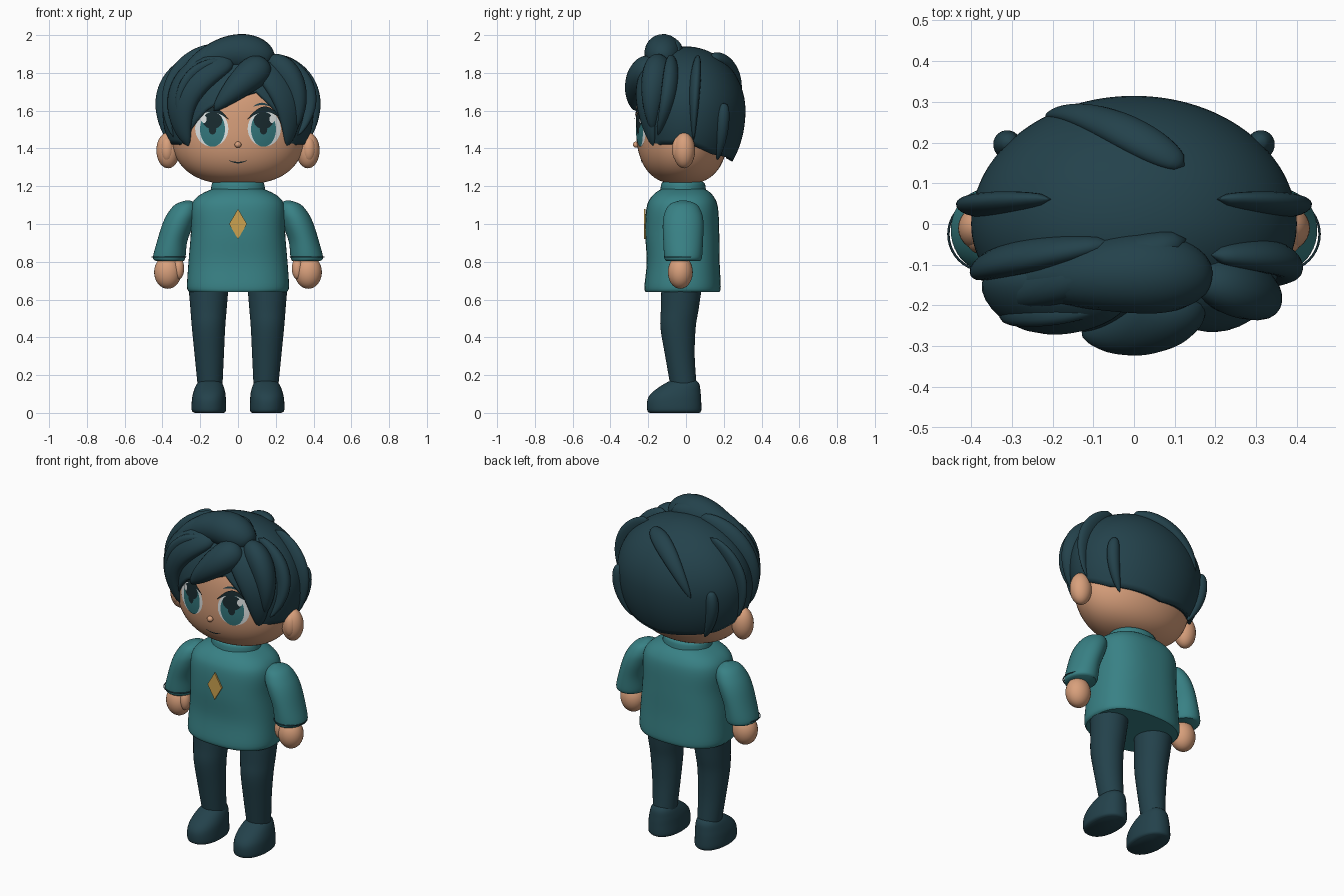
import bpy, bmesh
from math import sin, cos, pi, sqrt, radians, atan2, copysign
from mathutils import Vector, Matrix

cube = bpy.data.objects.get("Cube")
if cube:
    bpy.data.objects.remove(cube, do_unlink=True)


def material(name, r, g, b):
    m = bpy.data.materials.new(name)
    m.use_nodes = True
    m.diffuse_color = (r, g, b, 1)
    bsdf = next(n for n in m.node_tree.nodes if n.type == 'BSDF_PRINCIPLED')
    bsdf.inputs["Base Color"].default_value = (r, g, b, 1)
    bsdf.inputs["Roughness"].default_value = 0.7
    return m


HAIR = material("dark_teal", .017, .054, .071)
KNIT = material("sweater_teal", .04, .22, .235)
SKIN = material("skin", .69, .35, .2)
GOLD = material("gold", .6, .36, .08)
WHITE = material("eye_white", .8, .84, .84)
IRIS = material("iris_teal", .035, .19, .21)
INK = material("ink", .01, .025, .03)
parts = []


def finish(name, bm, mat):
    me = bpy.data.meshes.new(name)
    bm.to_mesh(me)
    bm.free()
    me.materials.append(mat)
    ob = bpy.data.objects.new(name, me)
    bpy.context.collection.objects.link(ob)
    parts.append(ob)
    return ob


def loft(name, rings, mat, wrap=True, caps=(True, True), sheet=False):
    """Skin a list of equally long point rows."""
    bm = bmesh.new()
    rows = [[bm.verts.new(p) for p in ring] for ring in rings]
    n = len(rows[0])
    for a, b in zip(rows, rows[1:]):
        for i in range(n if wrap else n - 1):
            j = (i + 1) % n
            bm.faces.new((a[i], a[j], b[j], b[i]))
    for row, cap in zip((rows[0], rows[-1]), caps):
        if cap:
            bm.faces.new(row)
    bmesh.ops.recalc_face_normals(bm, faces=bm.faces[:])
    bm.normal_update()
    if sheet and sum(f.normal.y for f in bm.faces) > 0:
        bmesh.ops.reverse_faces(bm, faces=bm.faces[:])
    return finish(name, bm, mat)


def smooth_keys(keys, steps=5):
    """Catmull-Rom samples through tuples."""
    out = []
    for i in range(len(keys) - 1):
        a, b, c, d = (keys[min(max(i + k, 0), len(keys) - 1)] for k in (-1, 0, 1, 2))
        for s in range(steps):
            t = s / steps
            out.append([.5 * (2 * q + (r - p) * t + (2 * p - 5 * q + 4 * r - u) * t * t
                              + (3 * q - p - 3 * r + u) * t ** 3)
                        for p, q, r, u in zip(a, b, c, d)])
    return out + [list(keys[-1])]


def stack(name, keys, mat, side=1, power=2.0, seg=40):
    """Rounded body from keys of (z, centre x, centre y, radius x, radius y)."""
    def sup(v):
        return copysign(abs(v) ** (2 / power), v)
    rings = []
    for z, cx, cy, rx, ry in smooth_keys(keys):
        rings.append([(side * (cx + rx * sup(cos(2 * pi * i / seg))),
                       cy + ry * sup(sin(2 * pi * i / seg)), z) for i in range(seg)])
    return loft(name, rings, mat)


def ellipsoid(name, centre, radii, mat):
    bm = bmesh.new()
    bmesh.ops.create_uvsphere(bm, u_segments=28, v_segments=18, radius=1,
                              matrix=Matrix.Translation(centre) @ Matrix.Diagonal((*radii, 1)))
    return finish(name, bm, mat)


# Head
def head_radius(z):
    return .36 * max(1 - abs((z - 1.53) / .32) ** 2.6, 1e-6) ** (1 / 2.6)


def face_y(x, z):
    return -.02 - .68 * sqrt(max(head_radius(z) ** 2 - x * x, 0))


rings = []
for k in range(41):
    z = 1.53 - .32 * cos(pi * k / 40)
    r = head_radius(z)
    rings.append([(r * sin(2 * pi * i / 64), -.02 - .68 * r * cos(2 * pi * i / 64), z)
                  for i in range(64)])
loft("head", rings, SKIN)


# Face details laid on the head
def spot(name, x, z, rx, rz, mat, lift):
    rows = []
    for k in range(6):
        f = max(k / 5, .01)
        ring = [(x + f * rx * cos(pi * i / 16), z + f * rz * sin(pi * i / 16)) for i in range(32)]
        rows.append([(u, face_y(u, v) - lift, v) for u, v in ring])
    loft(name, rows, mat, caps=(True, False), sheet=True)


def stroke(name, x0, x1, z, rise, thick, mat, lift):
    rows = [[], []]
    for i in range(21):
        t = i / 20
        x, bow = x0 + (x1 - x0) * t, sin(pi * t)
        for row, s in zip(rows, (1, -1)):
            v = z + rise * bow + s * thick * (.15 + .85 * bow)
            row.append((x, face_y(x, v) - lift, v))
    loft(name, rows, mat, wrap=False, caps=(False, False), sheet=True)


for side, tag in ((1, "left"), (-1, "right")):
    x = .135 * side
    spot(tag + "_eye_white", x + .004 * side, 1.505, .088, .095, WHITE, .003)
    spot(tag + "_iris", x, 1.502, .066, .093, IRIS, .005)
    spot(tag + "_iris_shade", x, 1.548, .052, .045, INK, .007)
    spot(tag + "_pupil", x, 1.502, .02, .028, INK, .008)
    spot(tag + "_eye_glint", x + .045 * side, 1.555, .014, .02, WHITE, .0095)
    stroke(tag + "_lash", x - .085 * side, x + .1 * side, 1.555, .053, .014, INK, .0095)
    stroke(tag + "_brow", x - .055 * side, x + .04 * side, 1.622, .014, .006, HAIR, .004)
    ellipsoid(tag + "_ear", (.37 * side, -.01, 1.39), (.062, .058, .095), SKIN)
    ellipsoid(tag + "_ear_fold", (.375 * side, -.04, 1.395), (.036, .034, .066), SKIN)
ellipsoid("nose", (0, face_y(0, 1.42) - .006, 1.42), (.018, .016, .016), SKIN)
stroke("mouth", -.05, .05, 1.337, -.012, .004, INK, .003)

# Hair cap with a shaped hairline
CENTRE = Vector((0, 0, 1.6))


def hair_radii(d):
    return .4, (.28 if d.y < 0 else .315), (.34 if d.z > 0 else .43)


HAIRLINE = [(-180, 1.33), (-120, 1.37), (-95, 1.42), (-58, 1.42), (-48, 1.39), (-40, 1.5),
            (-25, 1.6), (-18, 1.63), (15, 1.7), (30, 1.6), (39, 1.5), (48, 1.39),
            (58, 1.42), (95, 1.42), (120, 1.37), (180, 1.33)]


def hairline(a):
    for (a0, z0), (a1, z1) in zip(HAIRLINE, HAIRLINE[1:]):
        if a0 <= a <= a1:
            return z0 + (z1 - z0) * (a - a0) / (a1 - a0)


columns, levels = 144, 28
rings = [[] for _ in range(levels + 1)]
for i in range(columns):
    deg = -180 + 360 * i / columns
    a = radians(deg)
    dz = hairline(deg) - CENTRE.z
    c = dz / (.34 if dz > 0 else .43)
    end = atan2(sqrt(1 - c * c), c)
    for k in range(levels + 1):
        th = max(end * k / levels, .01)
        d = Vector((sin(th) * sin(a), -sin(th) * cos(a), cos(th)))
        rings[k].append(CENTRE + Vector(u * r for u, r in zip(d, hair_radii(d))))
cap = loft("hair_cap", rings, HAIR, caps=(True, False))
shell = cap.modifiers.new("thickness", 'SOLIDIFY')
shell.thickness, shell.offset = .04, -1


# Hair locks: tapered strands that follow the cap
def on_hair(p):
    d = p - CENTRE
    r = hair_radii(d)
    d = d / sqrt(sum((u / v) ** 2 for u, v in zip(d, r)))
    return CENTRE + d, Vector(u / v ** 2 for u, v in zip(d, r)).normalized()


def lock(name, p0, p1, p2, width, height, side=1):
    a, b, c = (Vector((p[0] * side, p[1], p[2])) for p in (p0, p1, p2))
    n, seg = 28, 20
    path = []
    for i in range(n + 1):
        t = i / n
        path.append(on_hair(a * (2 * t - 1) * (t - 1) + b * 4 * t * (1 - t) + c * t * (2 * t - 1)))
    rows = []
    for i, (p, nor) in enumerate(path):
        along = path[min(i + 1, n)][0] - path[max(i - 1, 0)][0]
        across = along.cross(nor).normalized()
        f = max(sin(pi * (i / n) ** .7), .0005) ** .6
        rows.append([p + across * width * f * cos(2 * pi * j / seg)
                     + nor * height * f * sin(2 * pi * j / seg) for j in range(seg)])
    loft(name, rows, HAIR)


lock("fringe_right", (-.02, -.2, 1.9), (-.29, -.2, 1.72), (-.3, -.2, 1.38), .11, .065)
lock("fringe_centre", (.17, -.2, 1.9), (.05, -.25, 1.78), (-.13, -.27, 1.6), .085, .08)
lock("fringe_left", (.1, -.2, 1.88), (.26, -.22, 1.68), (.3, -.2, 1.38), .085, .04)
lock("temple_lock_left", (.17, -.15, 1.9), (.31, -.18, 1.76), (.34, -.2, 1.48), .07, .085)
lock("front_side_lock_left", (.2, -.08, 1.9), (.4, -.1, 1.7), (.36, -.17, 1.45), .04, .055)
lock("front_side_lock_right", (-.06, -.05, 1.95), (-.35, -.1, 1.8), (-.36, -.12, 1.45), .04, .06)
lock("swept_lock", (.14, -.04, 1.95), (-.2, -.15, 1.88), (-.36, -.18, 1.55), .06, .075)
lock("low_swept_lock", (-.07, -.21, 1.88), (-.3, -.22, 1.75), (-.36, -.24, 1.48), .04, .08)
lock("crown_lock", (.2, -.15, 1.88), (-.03, -.14, 1.95), (-.34, -.15, 1.76), .1, .1)
lock("back_lock", (.13, .15, 1.9), (-.05, .25, 1.83), (-.23, .28, 1.6), .05, .035)
for side, tag in ((1, "left"), (-1, "right")):
    lock("side_lock_" + tag, (.2, .06, 1.88), (.42, .05, 1.7), (.37, .04, 1.44), .028, .052, side)
    lock("nape_lock_" + tag, (.3, .2, 1.64), (.32, .2, 1.5), (.29, .2, 1.28), .035, .035, side)

# Sweater
stack("sweater_body", [(.64, 0, -.018, .258, .196), (.67, 0, -.018, .27, .202),
                       (.8, 0, -.015, .262, .193), (.95, 0, -.02, .25, .196),
                       (1.08, 0, -.02, .25, .19), (1.14, 0, -.018, .22, .168),
                       (1.18, 0, -.015, .15, .125), (1.19, 0, -.015, .1, .08)],
      KNIT, power=2.5, seg=56)
stack("collar", [(1.15, 0, -.015, .145, .122), (1.185, 0, -.015, .143, .12),
                 (1.215, 0, -.015, .137, .114), (1.225, 0, -.015, .12, .1)], KNIT)

# Chest diamond
bm = bmesh.new()
front = [bm.verts.new((x, -.223, z)) for x, z in ((0, .92), (.047, 1), (0, 1.08), (-.047, 1))]
face = bm.faces.new(front)
back = bmesh.ops.extrude_face_region(bm, geom=[face])
bmesh.ops.translate(bm, vec=(0, .009, 0),
                    verts=[g for g in back["geom"] if isinstance(g, bmesh.types.BMVert)])
bmesh.ops.recalc_face_normals(bm, faces=bm.faces[:])
finish("chest_diamond", bm, GOLD)

# Arms, legs and shoes
for side, tag in ((1, "left"), (-1, "right")):
    stack(tag + "_sleeve", [(.805, .362, -.015, .075, .09), (.825, .364, -.015, .086, .1),
                            (.91, .348, -.015, .08, .105), (1.0, .317, -.015, .083, .108),
                            (1.06, .292, -.015, .078, .098), (1.105, .275, -.015, .055, .07),
                            (1.125, .265, -.015, .01, .015)], KNIT, side)
    bpy.ops.mesh.primitive_torus_add(location=(.366 * side, -.025, .826), major_radius=.09,
                                     minor_radius=.003, major_segments=40, minor_segments=6)
    ring = bpy.context.object
    ring.name = tag + "_cuff_thread"
    ring.data.materials.append(HAIR)
    parts.append(ring)
    ellipsoid(tag + "_hand", (.372 * side, -.03, .745), (.072, .066, .088), SKIN)
    ellipsoid(tag + "_thumb", (.315 * side, -.05, .765), (.03, .032, .058), SKIN)
    stack(tag + "_leg", [(.15, .148, -.014, .066, .07), (.3, .152, -.032, .077, .078),
                         (.45, .156, -.042, .088, .093), (.55, .156, -.033, .096, .1),
                         (.68, .156, -.022, .107, .108)], HAIR, side)
    stack(tag + "_shoe", [(0, .152, -.06, .078, .132), (.015, .154, -.062, .091, .143),
                          (.07, .154, -.062, .09, .142), (.11, .152, -.05, .084, .127),
                          (.15, .15, -.025, .07, .096), (.172, .148, -.012, .05, .065),
                          (.178, .148, -.01, .02, .03)], HAIR, side, power=2.2)

# Smooth shading with kept edges
bpy.ops.object.select_all(action='DESELECT')
for ob in parts:
    ob.select_set(True)
bpy.context.view_layer.objects.active = parts[0]
bpy.ops.object.shade_smooth_by_angle(angle=radians(50))
